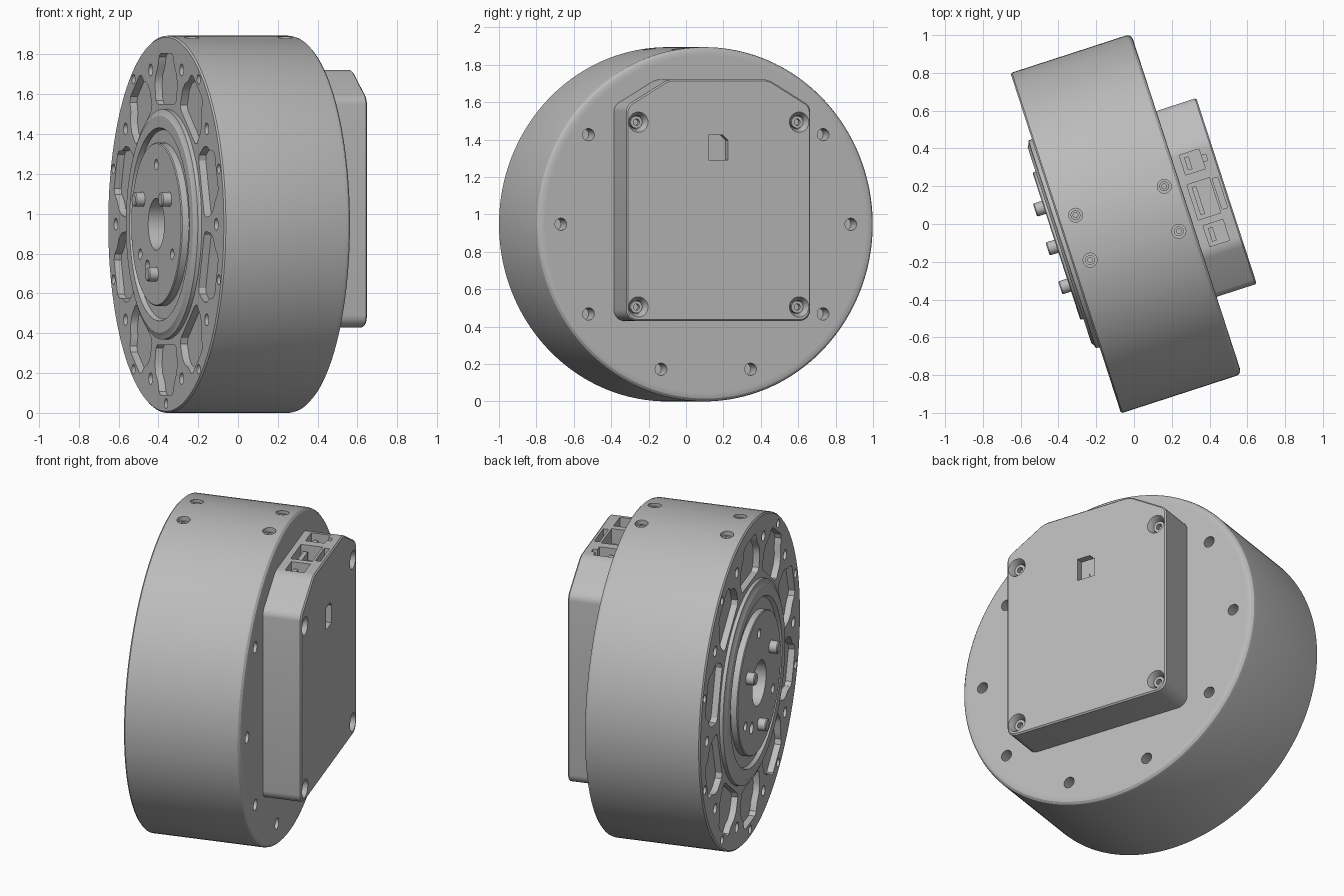
import bpy, bmesh
from math import sin, cos, pi, radians
from mathutils import Matrix

if "Cube" in bpy.data.objects:
    bpy.data.objects.remove(bpy.data.objects["Cube"])

CY, CZ, R = 0.015, 0.947, 0.947     # wheel axis position and radius
FRONT, BACK = -0.375, 0.297         # housing faces along the axis
parts = []

grey = bpy.data.materials.new("satin grey")
grey.use_nodes = True
grey.diffuse_color = (0.5, 0.5, 0.5, 1)
grey.node_tree.nodes["Principled BSDF"].inputs["Base Color"].default_value = (0.5, 0.5, 0.5, 1)


def make(name, bm):
    bmesh.ops.recalc_face_normals(bm, faces=bm.faces)
    mesh = bpy.data.meshes.new(name)
    bm.to_mesh(mesh)
    bm.free()
    mesh.materials.append(grey)
    obj = bpy.data.objects.new(name, mesh)
    bpy.context.collection.objects.link(obj)
    return obj


def part(name, bm):
    parts.append(make(name, bm))
    return parts[-1]


def lathe(bm, profile, y=CY, z=CZ, steps=128):
    """Spin (x, radius) points around an axis parallel to x; flat caps close both ends."""
    rings = [[bm.verts.new((x, y + r * cos(2 * pi * k / steps), z + r * sin(2 * pi * k / steps)))
              for k in range(steps)] for x, r in profile]
    for p, q in zip(rings, rings[1:]):
        for k in range(steps):
            j = (k + 1) % steps
            bm.faces.new((p[k], p[j], q[j], q[k]))
    bm.faces.new(rings[0])
    bm.faces.new(rings[-1])


def rod(bm, x0, x1, r, y, z, steps=20):
    lathe(bm, [(x0, r), (x1, r)], y, z, steps)


def upright(bm, x, y, z0, z1, r):
    bmesh.ops.create_cone(bm, cap_ends=True, segments=24, radius1=r, radius2=r, depth=z1 - z0,
                          matrix=Matrix.Translation((x, y, (z0 + z1) / 2)))


def prism(bm, outline, x0, x1):
    """Extrude a (y, z) outline along x."""
    a = [bm.verts.new((x0, y, z)) for y, z in outline]
    b = [bm.verts.new((x1, y, z)) for y, z in outline]
    bm.faces.new(a)
    bm.faces.new(b)
    for i in range(len(a)):
        j = (i + 1) % len(a)
        bm.faces.new((a[i], a[j], b[j], b[i]))


def block(bm, x0, x1, y0, y1, z0, z1):
    prism(bm, [(y0, z0), (y1, z0), (y1, z1), (y0, z1)], x0, x1)


def polar(r, degrees):
    a = radians(degrees)
    return CY + r * cos(a), CZ + r * sin(a)


def cut(obj, bm):
    cutter = make("cutter", bm)
    cutter.hide_render = True
    mod = obj.modifiers.new("cut", 'BOOLEAN')
    mod.operation, mod.solver, mod.object = 'DIFFERENCE', 'EXACT', cutter
    mod.use_self = True
    bpy.context.view_layer.update()
    result = bpy.data.meshes.new_from_object(obj.evaluated_get(bpy.context.evaluated_depsgraph_get()))
    obj.modifiers.clear()
    if len(result.polygons):
        obj.data = result
    bpy.data.objects.remove(cutter)


# Round housing
bm = bmesh.new()
lathe(bm, [(FRONT, R - 0.008), (FRONT + 0.008, R), (BACK - 0.03, R), (BACK - 0.015, R - 0.004),
           (BACK - 0.004, R - 0.015), (BACK, R - 0.03), (BACK, R - 0.045)], steps=160)
housing = part("housing", bm)

# Spoke pockets, bolt holes and hub clearance in the housing
bm = bmesh.new()
half = [(0.605, 0.14), (0.622, 0.165), (0.70, 0.18), (0.75, 0.168), (0.795, 0.13),
        (0.84, 0.115), (0.858, 0.09)]
for k in range(10):
    a = radians(18 + 36 * k)
    pts = half + [(r, -w) for r, w in reversed(half)]
    prism(bm, [(CY + r * cos(a) - w * sin(a), CZ + r * sin(a) + w * cos(a)) for r, w in pts],
          FRONT - 0.05, FRONT + 0.037)
    rod(bm, FRONT - 0.05, FRONT + 0.09, 0.03, *polar(0.815, 36 * k))
    if k != 2:
        rod(bm, FRONT - 0.05, FRONT + 0.06, 0.025, *polar(0.9, 18 + 36 * k))
    if k not in (2, 3):
        rod(bm, BACK - 0.1, BACK + 0.05, 0.033, *polar(0.815, 36 * k))
top_screws = [(x, CY + s * 0.125) for x in (-0.28, 0.214) for s in (-1, 1)]
for x, y in top_screws:
    upright(bm, x, y, 1.84, 2, 0.037)
rod(bm, FRONT - 0.05, -0.26, 0.45, CY, CZ, 96)
cut(housing, bm)

# Screws sunk in the rim
bm = bmesh.new()
for x, y in top_screws:
    upright(bm, x, y, 1.83, 1.868, 0.026)
rim = part("rim_screws", bm)
bm = bmesh.new()
for x, y in top_screws:
    upright(bm, x, y, 1.85, 1.9, 0.013)
cut(rim, bm)

# Stepped output hub with centre bore and bolt holes
bm = bmesh.new()
lathe(bm, [(-0.3, 0.13), (-0.427, 0.13), (-0.427, 0.405), (-0.422, 0.41),
           (-0.388, 0.41), (-0.388, 0.475), (-0.41, 0.485), (-0.41, 0.545), (-0.4, 0.56),
           (-0.395, 0.578), (FRONT + 0.01, 0.58), (FRONT + 0.01, 0.45), (-0.27, 0.45)])
hub = part("output_hub", bm)
bm = bmesh.new()
for a in (90, 210, 330):
    rod(bm, -0.5, -0.34, 0.027, *polar(0.3, a))
rod(bm, -0.5, -0.34, 0.033, *polar(0.255, 304))
cut(hub, bm)

# Drive pins
bm = bmesh.new()
for a in (30, 150, 270):
    y, z = polar(0.25, a)
    lathe(bm, [(-0.4, 0.036), (-0.47, 0.036), (-0.476, 0.031)], y, z, 24)
part("drive_pins", bm)

# Electronics cover with clipped top corners
OUT, LOW, HIGH, WIDE = 0.52, 0.43, 1.722, 0.517
bm = bmesh.new()
side = [(WIDE, LOW), (WIDE, 1.58), (0.28, HIGH)]
prism(bm, [(CY + w, z) for w, z in side] + [(CY - w, z) for w, z in reversed(side)],
      BACK - 0.01, OUT)


def along_x(e):
    return abs(e.verts[0].co.x - e.verts[1].co.x) > 0.1


for low, size in ((True, 0.06), (False, 0.03)):
    edges = [e for e in bm.edges if along_x(e) and (e.verts[0].co.z < 0.5) == low]
    bmesh.ops.bevel(bm, geom=edges, offset=size, segments=5, affect='EDGES', profile=0.5)
rim_edges = [e for e in bm.edges if all(v.co.x > OUT - 0.001 for v in e.verts)]
bmesh.ops.bevel(bm, geom=rim_edges, offset=0.008, segments=1, affect='EDGES', profile=0.5)
cover = part("electronics_cover", bm)

# Screw seats
bm = bmesh.new()
seats = [(CY + s * 0.452, z) for s in (-1, 1) for z in (0.505, 1.493)]
for y, z in seats:
    lathe(bm, [(0.44, 0.036), (0.485, 0.036), (OUT + 0.003, 0.056), (OUT + 0.05, 0.056)], y, z, 28)
cut(cover, bm)

# Indicator window
bm = bmesh.new()
prism(bm, [(-0.043, 1.29), (0.067, 1.29), (0.067, 1.395), (0.037, 1.425), (-0.043, 1.425)],
      0.48, OUT + 0.05)
cut(cover, bm)

# Connector ports, then the latch slots beside them
ports = [(0.34, 0.45, 0.162, 0.272), (0.33, 0.455, -0.085, 0.11), (0.345, 0.455, -0.238, -0.122)]
latches = [(0.468, 0.498, -0.07, 0.1), (0.44, 0.475, 0.2, 0.235)]
for group, floor in ((ports, 1.63), (latches, 1.67)):
    bm = bmesh.new()
    for x0, x1, y0, y1 in group:
        block(bm, x0, x1, y0, y1, floor, 1.8)
    cut(cover, bm)

# Socket screws in the cover
bm = bmesh.new()
for y, z in seats:
    lathe(bm, [(0.43, 0.033), (0.488, 0.033), (0.488, 0.017), (0.46, 0.017)], y, z, 24)
part("cover_screws", bm)

# Connector tongues and indicator chip
bm = bmesh.new()
for x0, x1, y0, y1 in ports:
    block(bm, x0 + 0.02, x0 + 0.045, y0 + 0.02, y1 - 0.02, 1.62, 1.69)
block(bm, 0.475, 0.485, -0.005, 0.015, 1.31, 1.33)
part("connector_tongues", bm)

# Turn the assembly and shade it
turn = Matrix.Rotation(radians(18), 4, 'Z')
bpy.ops.object.select_all(action='DESELECT')
for obj in parts:
    obj.data.transform(turn)
    obj.select_set(True)
bpy.context.view_layer.objects.active = housing
bpy.ops.object.shade_smooth_by_angle(angle=radians(30))
